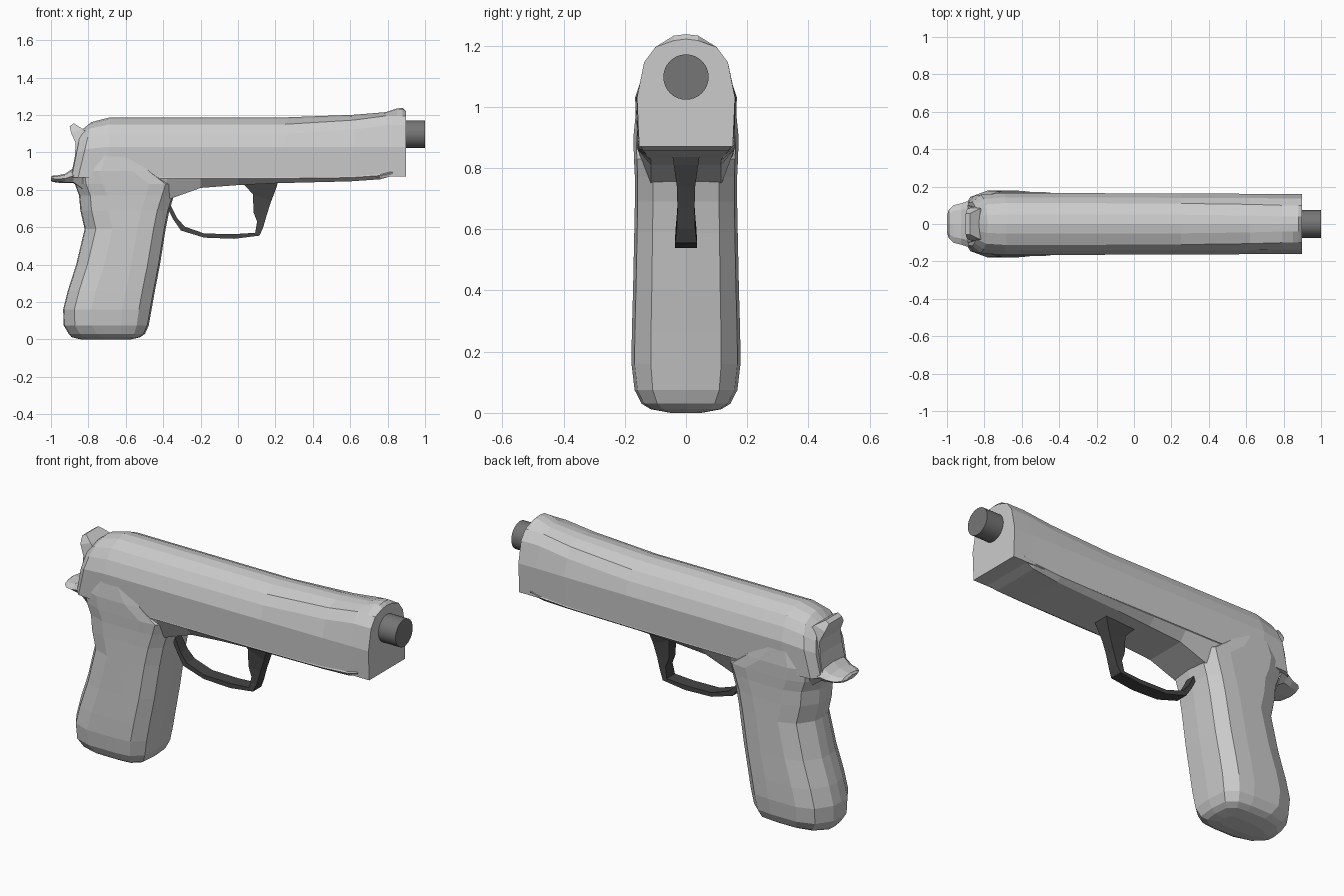
import bpy, bmesh, math
from mathutils import Matrix, Vector

cube = bpy.data.objects.get("Cube")
if cube:
    bpy.data.objects.remove(cube, do_unlink=True)


def material(name, v):
    m = bpy.data.materials.new(name)
    m.use_nodes = True
    m.diffuse_color = (v, v, v, 1)
    m.node_tree.nodes["Principled BSDF"].inputs["Base Color"].default_value = (v, v, v, 1)
    return m


light_grey = material("light grey", 0.6)
mid_grey = material("mid grey", 0.18)
dark_grey = material("dark grey", 0.06)


def finish(name, bm, mat):
    bmesh.ops.recalc_face_normals(bm, faces=bm.faces)
    me = bpy.data.meshes.new(name)
    bm.to_mesh(me)
    bm.free()
    ob = bpy.data.objects.new(name, me)
    bpy.context.collection.objects.link(ob)
    me.materials.append(mat)
    return ob


def loft(name, rings, mat):
    """Skin a list of closed rings and cap both ends."""
    bm = bmesh.new()
    rows = [[bm.verts.new(p) for p in r] for r in rings]
    n = len(rows[0])
    for a, b in zip(rows, rows[1:]):
        for i in range(n):
            j = (i + 1) % n
            bm.faces.new((a[i], a[j], b[j], b[i]))
    bm.faces.new(rows[0])
    bm.faces.new(rows[-1])
    return finish(name, bm, mat)


def mirrored(half):
    """Complete a half ring whose first and last points lie on y = 0."""
    return half + [(x, -y, z) for x, y, z in half[-2:0:-1]]


def strip(name, stations, mat):
    """Bar running through pairs of side points (xa, za, xb, zb, half width)."""
    rings = [[(xa, w, za), (xb, w, zb), (xb, -w, zb), (xa, -w, za)]
             for xa, za, xb, zb, w in stations]
    return loft(name, rings, mat)


# Slide: sheared at the rear, swelling into the front sight
main = [(.157, .865), (.163, 1.03), (.14, 1.1), (.11, 1.15), (.05, 1.178), (0, 1.187)]
front = [(.153, .87), (.16, 1.03), (.137, 1.145), (.1, 1.195), (.04, 1.21), (0, 1.215)]


def slide_ring(x, shape, shear=0, wide=1, drop=0, sight=0):
    pts = [(0, shape[0][1])] + shape
    half = []
    for i, (y, z) in enumerate(pts):
        z -= drop * max(0, z - .865) / .32
        if i >= 5:
            z += sight
        half.append((x + shear * (z - .865), y * wide, z))
    return mirrored(half)


loft("slide", [
    slide_ring(-.89, main, .2, .72, .07),
    slide_ring(-.855, main, .24, .96, .025),
    slide_ring(-.7, main, .05, 1.02),
    slide_ring(.25, main),
    slide_ring(.62, [((a + c) / 2, (b + d) / 2) for (a, b), (c, d) in zip(main, front)]),
    slide_ring(.79, front),
    slide_ring(.85, front, sight=.02),
    slide_ring(.88, front, sight=.022),
    slide_ring(.897, front, sight=.006),
], light_grey)

# Frame: chamfered rail below the slide
loft("frame", [
    mirrored([(x, 0, z), (x, w, z), (x, .158, max(z + .02, .86)), (x, .14, .9), (x, 0, .9)])
    for x, z, w in [(-.5, .69, .115), (-.38, .745, .115), (-.2, .81, .115), (0, .825, .115),
                    (.2, .835, .12), (.6, .845, .13), (.76, .856, .14), (.83, .875, .15)]
], light_grey)

# Grip: chamfered column, rounded at the base
grip = []
for z, back, fore, w in [(0, -.84, -.58, .05), (.012, -.89, -.53, .115), (.03, -.905, -.505, .145),
                         (.075, -.932, -.485, .168), (.16, -.935, -.47, .178),
                         (.26, -.91, -.452, .177), (.4, -.865, -.425, .173),
                         (.59, -.82, -.395, .169), (.69, -.843, -.375, .167),
                         (.77, -.85, -.35, .167), (.83, -.872, -.33, .17),
                         (.9, -.882, -.42, .172), (1.02, -.85, -.5, .16)]:
    s = w / .178
    grip.append(mirrored([
        (back, 0, z), (back + .005, .06 * s, z), (back + .06, .145 * s, z),
        (back + .15, w, z), (fore - .15 * s, w, z), (fore - .06 * s, .168 * s, z),
        (fore, .115 * s, z), (fore + .008, 0, z)]))
loft("grip", grip, light_grey)

# Tail: flat tang behind the grip
loft("tail", [
    mirrored([(x, 0, b), (x, w * .75, b + .005), (x, w, (b + t) / 2), (x, w * .7, t - .006), (x, 0, t)])
    for x, b, t, w in [(-.83, .8, .96, .14), (-.88, .835, .915, .125), (-.925, .835, .885, .11),
                       (-.965, .838, .877, .1), (-.99, .842, .877, .075), (-1, .848, .87, .045)]
], light_grey)

# Hammer: curled spur at the rear of the slide
strip("hammer", [
    (-.9, 1.14, -.878, 1.155, .055), (-.893, 1.105, -.83, 1.125, .08),
    (-.868, 1.05, -.79, 1.09, .09), (-.872, .98, -.79, .98, .095),
    (-.89, .89, -.79, .89, .1)], light_grey)

# Trigger guard: one bar from the frame round to the grip
strip("trigger_guard", [
    (.215, .845, .015, .845, .045), (.205, .81, .045, .815, .04),
    (.178, .74, .08, .775, .03), (.155, .67, .083, .68, .028),
    (.135, .6, .102, .63, .03), (.115, .555, .092, .57, .036),
    (-.02, .538, -.02, .563, .036), (-.18, .544, -.18, .566, .036),
    (-.305, .582, -.285, .603, .034), (-.345, .64, -.325, .648, .03),
    (-.385, .72, -.365, .725, .025)], dark_grey)

# Barrel: round muzzle
bm = bmesh.new()
bmesh.ops.create_cone(bm, cap_ends=True, segments=32, radius1=.074, radius2=.074, depth=.2,
                      matrix=Matrix.Translation(Vector((.9, 0, 1.097))) @ Matrix.Rotation(math.pi / 2, 4, 'Y'))
barrel = finish("barrel", bm, mid_grey)
bpy.ops.object.select_all(action='DESELECT')
barrel.select_set(True)
bpy.context.view_layer.objects.active = barrel
bpy.ops.object.shade_smooth_by_angle(angle=math.radians(35))
